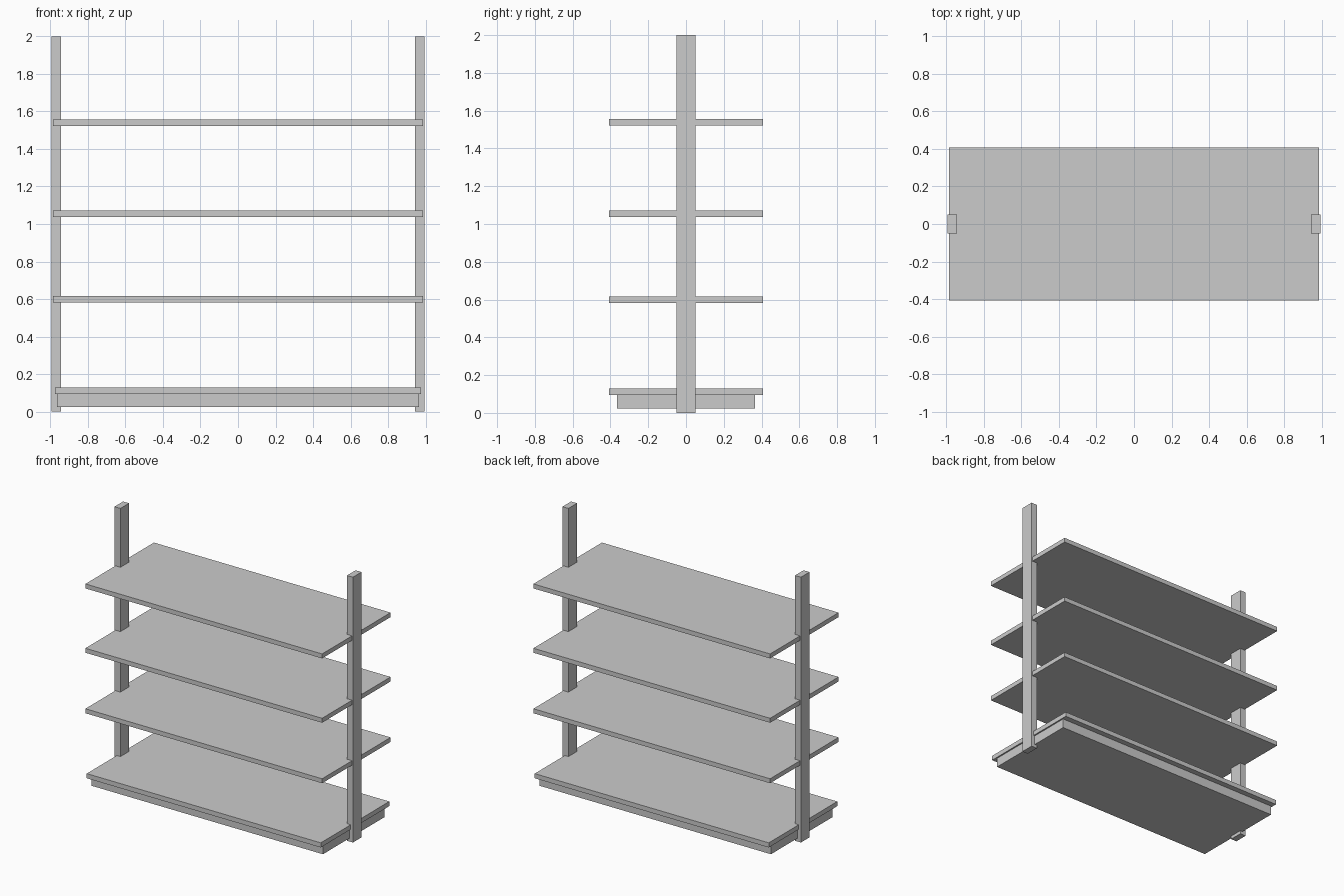
import bpy

if "Cube" in bpy.data.objects:
    bpy.data.objects.remove(bpy.data.objects["Cube"])


def box(name, x, y, z):
    """Box from (min, max) ranges on each axis."""
    bpy.ops.mesh.primitive_cube_add(
        size=1, location=[(a + b) / 2 for a, b in (x, y, z)])
    ob = bpy.context.object
    ob.name = name
    ob.scale = [b - a for a, b in (x, y, z)]
    bpy.ops.object.transform_apply(location=False, rotation=False, scale=True)
    return ob


# Upright posts at both ends
for name, side in (("left_post", -1), ("right_post", 1)):
    box(name, sorted((side * 0.945, side * 0.994)), (-0.051, 0.051), (0, 2.0))

# Three upper shelf boards
for i, top in enumerate((0.615, 1.071, 1.556)):
    box(f"shelf_{i + 1}", (-0.987, 0.987), (-0.408, 0.408), (top - 0.034, top))

# Bottom shelf and the plinth below it
box("bottom_shelf", (-0.976, 0.976), (-0.408, 0.408), (0.094, 0.129))
box("plinth", (-0.965, 0.965), (-0.366, 0.366), (0.024, 0.094))
